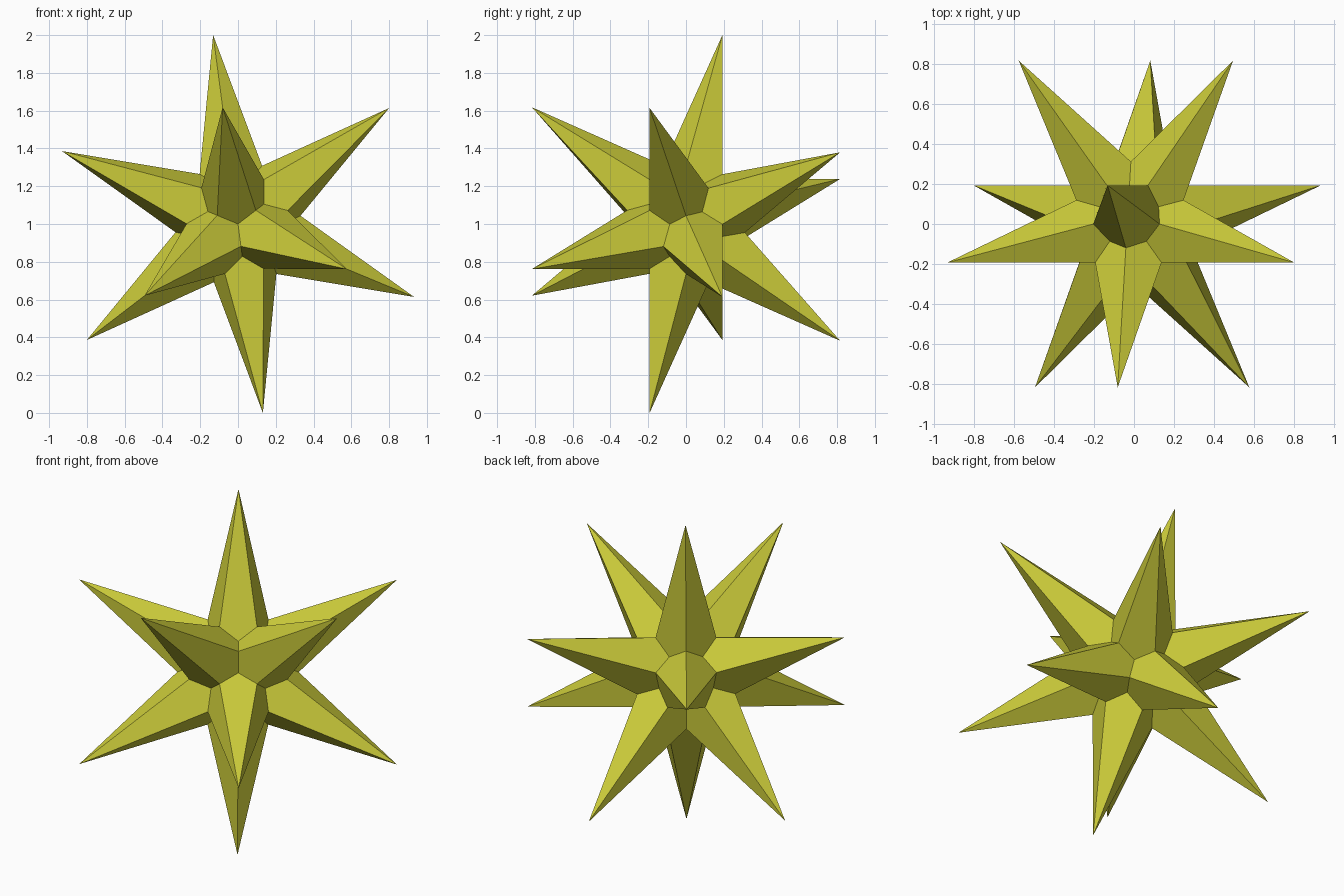
import bpy, bmesh, math
from mathutils import Vector

cube = bpy.data.objects.get("Cube")
if cube:
    bpy.data.objects.remove(cube, do_unlink=True)

R_TIP = 1.027                                   # centre to spike tip
FAR = math.sqrt((5 + 2 * math.sqrt(5)) / 15)    # depth of inner tips
NEAR = math.sqrt((5 - 2 * math.sqrt(5)) / 15)   # depth of outer tips
R_RIDGE = R_TIP * NEAR * math.sqrt(3)           # foot of each spike ridge
R_VALLEY = R_TIP * NEAR / FAR * 1.0664          # pit between three spikes
TURN = 97.5                                     # turn about the y axis, degrees
CENTRE = Vector((0, 0, 1))

# One flat colour
mat = bpy.data.materials.new("olive yellow")
colour = (0.6, 0.6, 0.042, 1)
mat.diffuse_color = colour
mat.use_nodes = True
bsdf = next(n for n in mat.node_tree.nodes if n.type == 'BSDF_PRINCIPLED')
bsdf.inputs["Base Color"].default_value = colour
bsdf.inputs["Roughness"].default_value = 0.7


def direction(depth, degrees):
    """Unit vector at a depth along y and an angle around y."""
    r, a = math.sqrt(1 - depth * depth), math.radians(degrees)
    return Vector((r * math.cos(a), depth, r * math.sin(a)))


# Twelve evenly spread spike directions, as opposite pairs
tips = []
for k in range(3):
    for d in (direction(-FAR, TURN + 120 * k), direction(-NEAR, TURN + 60 + 120 * k)):
        tips += [d, -d]

# Each spike has five kite faces: tip, ridge foot, valley, ridge foot
bm = bmesh.new()
for tip in tips:
    side = tip.orthogonal().normalized()
    up = tip.cross(side)
    ring = [n for n in tips if 0.3 < n.dot(tip) < 0.9]
    ring.sort(key=lambda n: math.atan2(n.dot(up), n.dot(side)))
    for i, a in enumerate(ring):
        b = ring[(i + 1) % 5]
        corners = (tip * R_TIP,
                   (tip + a).normalized() * R_RIDGE,
                   (tip + a + b).normalized() * R_VALLEY,
                   (tip + b).normalized() * R_RIDGE)
        bm.faces.new([bm.verts.new(CENTRE + c) for c in corners])

# Weld the spikes into one closed star
bmesh.ops.remove_doubles(bm, verts=bm.verts, dist=1e-4)
bmesh.ops.recalc_face_normals(bm, faces=bm.faces)
mesh = bpy.data.meshes.new("spiked_star")
bm.to_mesh(mesh)
bm.free()
mesh.materials.append(mat)
star = bpy.data.objects.new("spiked_star", mesh)
bpy.context.collection.objects.link(star)
